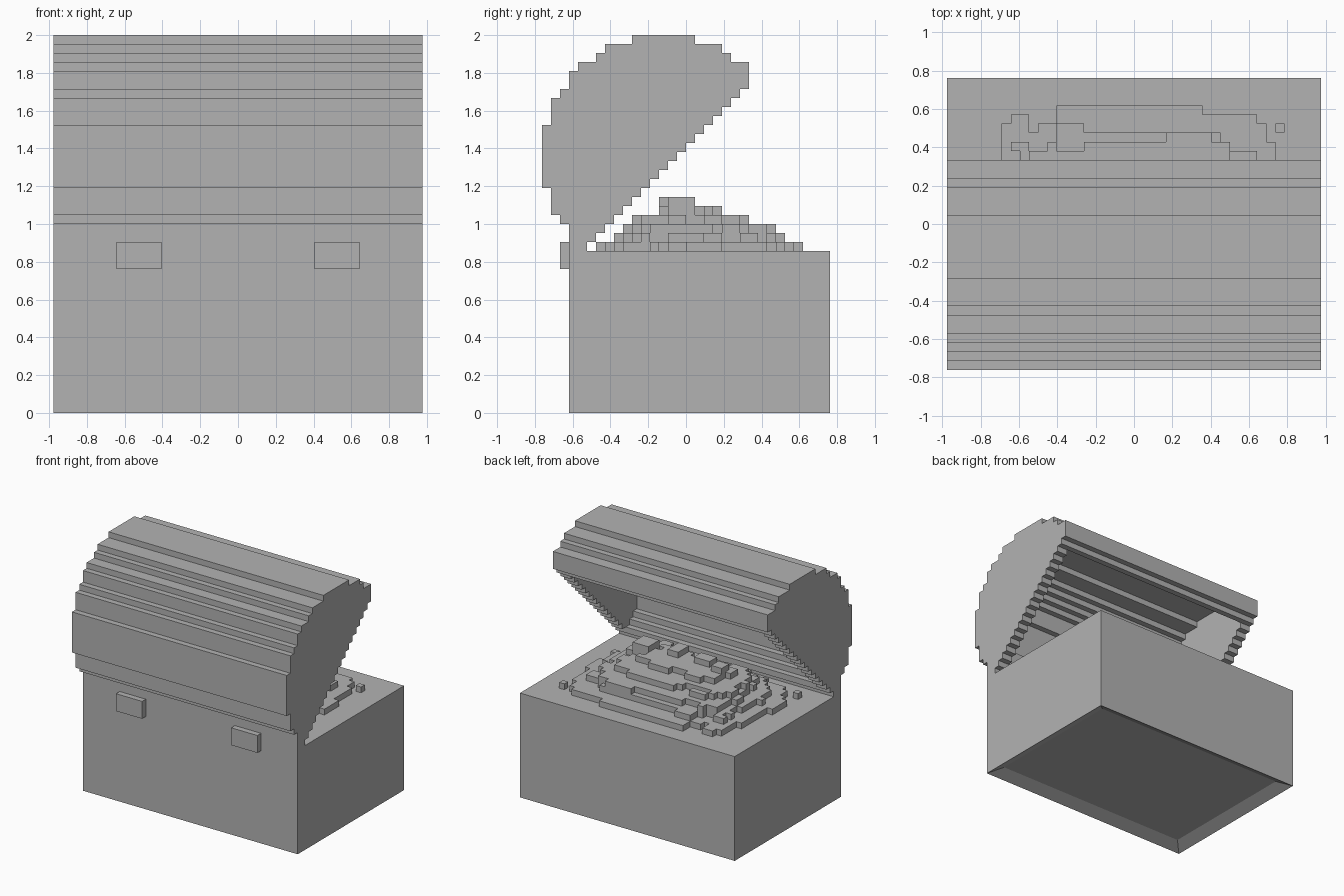
import bpy, bmesh, math, random
from mathutils import Vector

if "Cube" in bpy.data.objects:
    bpy.data.objects.remove(bpy.data.objects["Cube"], do_unlink=True)

random.seed(4)
V = 2 / 42                      # edge of one block
NX, NY = 41, 32                 # blocks across and deep
WALL = 2                        # wall thickness in blocks

grey = bpy.data.materials.new("plain_grey")
grey.use_nodes = True
grey.diffuse_color = (0.45, 0.45, 0.45, 1)
grey.node_tree.nodes["Principled BSDF"].inputs["Base Color"].default_value = (0.45, 0.45, 0.45, 1)


def place(i, j, k):
    """Block coordinates to model coordinates."""
    return Vector(((i - NX / 2) * V, (j - NY / 2) * V, k * V))


def finish(name, bm):
    bmesh.ops.recalc_face_normals(bm, faces=bm.faces)
    mesh = bpy.data.meshes.new(name)
    bm.to_mesh(mesh)
    bm.free()
    mesh.materials.append(grey)
    obj = bpy.data.objects.new(name, mesh)
    bpy.context.collection.objects.link(obj)
    return obj


def block(low, high):
    """Box between two block corners."""
    bm = bmesh.new()
    bmesh.ops.create_cube(bm, size=1)
    a, b = place(*low), place(*high)
    for v in bm.verts:
        v.co = (a + b) / 2 + v.co * (b - a)
    return bm


def extrude_cells(name, cells, to_point, depth):
    """Join square cells into one flat outline and extrude it."""
    bm = bmesh.new()
    corners = {}
    for p, q in sorted(cells):
        ring = []
        for c in ((p, q), (p + 1, q), (p + 1, q + 1), (p, q + 1)):
            if c not in corners:
                corners[c] = bm.verts.new(to_point(*c))
            ring.append(corners[c])
        bm.faces.new(ring)
    out = bmesh.ops.extrude_face_region(bm, geom=bm.faces[:], use_keep_orig=True)
    moved = [g for g in out["geom"] if isinstance(g, bmesh.types.BMVert)]
    bmesh.ops.translate(bm, verts=moved, vec=depth)
    bmesh.ops.dissolve_limit(bm, angle_limit=math.radians(1), verts=bm.verts[:], edges=bm.edges[:])
    return finish(name, bm)


# Chest body with a shallow recess underneath
bm = block((0, 3, 0), (NX, NY, 18))
bm.normal_update()
base = [f for f in bm.faces if f.normal.z < -0.5]
bmesh.ops.inset_region(bm, faces=base, thickness=WALL * V, use_even_offset=True)
bmesh.ops.translate(bm, verts=base[0].verts[:], vec=(0, 0, V))
finish("chest_body", bm)

# Two hinge plates
for name, i in (("hinge_right", 7), ("hinge_left", 29)):
    finish(name, block((i, 2, 16), (i + 5, 3, 19)))

# Lid section: (rows, first column); the open side climbs one block per row
left = []
for rows, start in ((3, 3), (1, 2), (3, 1), (7, 0), (3, 1), (1, 2), (2, 3), (1, 4), (1, 6), (1, 7), (1, 10)):
    left += [start] * rows
crown = {36: 23, 37: 23, 38: 23, 39: 21, 40: 20, 41: 17}
section = {(j, k) for k, start in enumerate(left, 18)
           for j in range(start, crown.get(k, k - 13))}


def inside(j, k):
    opening = 18 <= k <= 35 and k - 13 <= j < 23
    return opening or (j, k) in section


shell = {(j, k) for j, k in section
         if not all(inside(j + a * s, k + b * s)
                    for a, b in ((1, 0), (-1, 0), (0, 1), (0, -1))
                    for s in range(1, WALL + 1))}


def lid_part(name, cells, i0, i1):
    extrude_cells(name, cells, lambda j, k: place(i0, j, k), ((i1 - i0) * V, 0, 0))


lid_part("lid_end_right", section, 0, WALL)
lid_part("lid_shell", shell, WALL, NX - WALL)
lid_part("lid_end_left", section, NX - WALL, NX)

# Treasure heap: ragged layers (half width, half depth, centre depth)
layers = ((16, 11.5, 17.5), (14.5, 9.5, 17.5), (12.5, 8.5, 17.5),
          (11, 6.5, 16.5), (8.5, 3.5, 16.5))
below = None
for n, (rx, ry, cy) in enumerate(layers):
    chunk = {(a, b): random.uniform(-1.6, 0.5) for a in range(NX) for b in range(NY)}
    cells = set()
    for i in range(4, 37):
        for j in range(6, 29):
            ragged = chunk[i // 3, j // 2]
            u = abs(i + 0.5 - 20.5) / (rx + ragged)
            w = abs(j + 0.5 - cy) / (ry + ragged)
            if u ** 3.5 + w ** 3.5 < 1 and (below is None or (i, j) in below):
                cells.add((i, j))
    extrude_cells(f"heap_layer_{n + 1}", cells, lambda i, j: place(i, j, 18 + n), (0, 0, V))
    below = cells

# Loose pieces on top of the heap
for n, (i, j, w, d) in enumerate(((27, 14, 3, 3), (22, 13, 2, 3), (16, 14, 3, 2), (13, 15, 2, 2))):
    finish(f"loose_piece_{n + 1}", block((i, j, 22), (i + w, j + d, 24)))

# Single coins scattered round the foot of the heap
for n, (i, j) in enumerate(((36, 26), (35, 24), (4, 8), (5, 22), (12, 28), (16, 28), (32, 27), (36, 12), (4, 15), (24, 6))):
    finish(f"coin_{n + 1}", block((i, j, 18), (i + 1, j + 1, 19)))
